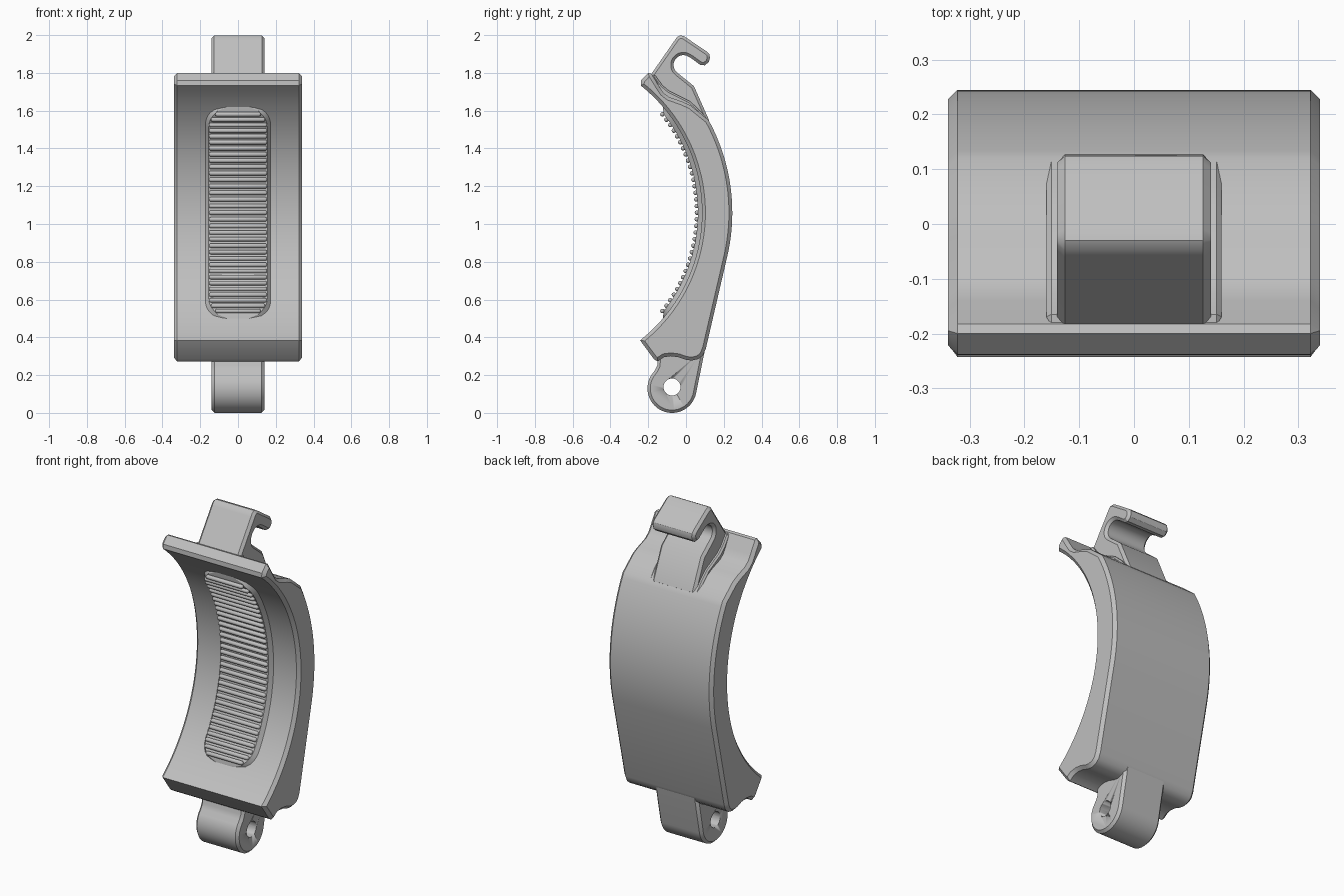
import bpy, bmesh, math
from mathutils import Matrix, Vector

if "Cube" in bpy.data.objects:
    bpy.data.objects.remove(bpy.data.objects["Cube"])

GREY = (0.52, 0.52, 0.52, 1)
mat = bpy.data.materials.new("light grey plastic")
mat.use_nodes = True
mat.diffuse_color = GREY
bsdf = mat.node_tree.nodes["Principled BSDF"]
bsdf.inputs["Base Color"].default_value = GREY
bsdf.inputs["Roughness"].default_value = 0.6

CY, CZ = -0.775, 1.06       # centre of the curved plate in the side plane
R_IN, R_OUT = 0.86, 1.02


def arc(cy, cz, r, start, end, n):
    """Points (y, z) along an arc, angles in degrees."""
    angles = [math.radians(start + (end - start) * i / n) for i in range(n + 1)]
    return [(cy + r * math.cos(a), cz + r * math.sin(a)) for a in angles]


def finish(name, bm, angle=30):
    bmesh.ops.recalc_face_normals(bm, faces=bm.faces[:])
    mesh = bpy.data.meshes.new(name)
    bm.to_mesh(mesh)
    bm.free()
    mesh.materials.append(mat)
    ob = bpy.data.objects.new(name, mesh)
    bpy.context.collection.objects.link(ob)
    bpy.ops.object.select_all(action='DESELECT')
    ob.select_set(True)
    bpy.context.view_layer.objects.active = ob
    bpy.ops.object.shade_smooth_by_angle(angle=math.radians(angle))
    return ob


def prism(name, profile, half, chamfer):
    """Side profile extruded across x with chamfered rims."""
    bm = bmesh.new()
    cap = bm.faces.new([bm.verts.new((-half, y, z)) for y, z in profile])
    ext = bmesh.ops.extrude_face_region(bm, geom=[cap], use_keep_orig=True)
    moved = [v for v in ext["geom"] if isinstance(v, bmesh.types.BMVert)]
    bmesh.ops.translate(bm, verts=moved, vec=(2 * half, 0, 0))
    bmesh.ops.recalc_face_normals(bm, faces=bm.faces[:])
    rims = [e for e in bm.edges if abs(e.verts[0].co.x - e.verts[1].co.x) < 1e-5]
    bmesh.ops.bevel(bm, geom=rims, offset=chamfer, segments=1,
                    affect='EDGES', clamp_overlap=True)
    return finish(name, bm)


# Curved plate
plate = arc(CY, CZ, R_IN, -51.8, 51.5, 40)
plate += [(-0.238, 1.76), (-0.20, 1.80), (-0.183, 1.795), (-0.14, 1.725),
          (-0.12, 1.695), (-0.09, 1.672), (-0.02, 1.648), (0.025, 1.627)]
plate += arc(CY, CZ, R_OUT, 28.7, -12.7, 24)
plate += [(0.105, 0.34), (0.09, 0.305), (0.065, 0.285), (0.03, 0.277),
          (0.0, 0.281), (-0.04, 0.295), (-0.08, 0.3), (-0.116, 0.295),
          (-0.15, 0.272), (-0.17, 0.285)]
prism("curved_plate", plate, 0.34, 0.018)

# Hook with its open slot
hook = [(-0.19, 1.785), (-0.06, 1.972), (-0.048, 1.99), (-0.03, 1.999), (-0.01, 1.994),
        (0.111, 1.912), (0.124, 1.898), (0.127, 1.88), (0.121, 1.858),
        (0.1, 1.84), (0.076, 1.842), (0.03, 1.876)]
hook += arc(-0.014, 1.842, 0.052, 55, 230, 12)
hook += [(0.042, 1.73), (0.122, 1.55), (0.05, 1.5), (-0.12, 1.68)]
prism("hook", hook, 0.141, 0.015)

# Wider foot blending the hook into the plate
foot = [(-0.185, 1.79), (-0.165, 1.79), (-0.125, 1.735), (-0.09, 1.705),
        (0.02, 1.65), (0.07, 1.605), (0.118, 1.55), (0.05, 1.52), (-0.12, 1.67)]
prism("hook_foot", foot, 0.16, 0.015)

# Hinge lug with a drilled pin hole
lug = arc(-0.074, 0.13, 0.13, -12.7, -212, 36)
lug += [(-0.165, 0.225), (-0.152, 0.25), (-0.15, 0.29), (-0.1, 0.42), (0.05, 0.42), (0.1, 0.332)]
hinge = prism("hinge_lug", lug, 0.14, 0.015)
bm = bmesh.new()
bmesh.ops.create_cone(bm, cap_ends=True, segments=32, radius1=0.045, radius2=0.045,
                      depth=0.6, matrix=Matrix.Translation((0, -0.074, 0.137))
                      @ Matrix.Rotation(math.pi / 2, 4, 'Y'))
drill = finish("pin_hole_cutter", bm)
drill.hide_render = True
cut = hinge.modifiers.new("pin_hole", 'BOOLEAN')
cut.operation, cut.object = 'DIFFERENCE', drill
bpy.context.view_layer.objects.active = hinge
bpy.ops.object.modifier_apply(modifier="pin_hole")
bpy.data.objects.remove(drill)

# Grip pad following the inner face, with rounded ends
PAD_END = 0.71


def pad_half_width(a):
    d = min(1, max(0, (PAD_END - abs(a)) / 0.14))
    return 0.055 + 0.1 * math.sqrt(1 - (1 - d) ** 2)


def on_arc(x, r, a):
    return Vector((x, CY + r * math.cos(a), CZ + r * math.sin(a)))


bm = bmesh.new()
rows = []
STEPS = 64
for i in range(STEPS + 1):
    a = PAD_END * (2 * i / STEPS - 1)
    w = pad_half_width(a)
    rise = 0.022 * min(1, (PAD_END - abs(a)) / 0.04)
    section = [(-w - 0.022, R_IN + 0.005), (-w, R_IN - rise),
               (w, R_IN - rise), (w + 0.022, R_IN + 0.005)]
    rows.append([bm.verts.new(on_arc(x, r, a)) for x, r in section])
for lo, hi in zip(rows, rows[1:]):
    for k in range(4):
        n = (k + 1) % 4
        bm.faces.new((lo[k], lo[n], hi[n], hi[k]))
bm.faces.new(rows[0])
bm.faces.new(rows[-1])
finish("grip_pad", bm)

# Row of rounded grip ribs
RIBS, RIB_R = 33, 0.0125
bm = bmesh.new()
for i in range(RIBS):
    a = 0.675 * (2 * i / (RIBS - 1) - 1)
    reach = pad_half_width(a) - RIB_R
    rib = bmesh.ops.create_uvsphere(bm, u_segments=10, v_segments=7, radius=RIB_R,
                                    matrix=Matrix.Rotation(math.pi / 2, 4, 'Y'))
    for v in rib["verts"]:
        v.co.x += math.copysign(reach, v.co.x)
        v.co += on_arc(0, R_IN - 0.027, a)
finish("grip_ribs", bm, 50)
